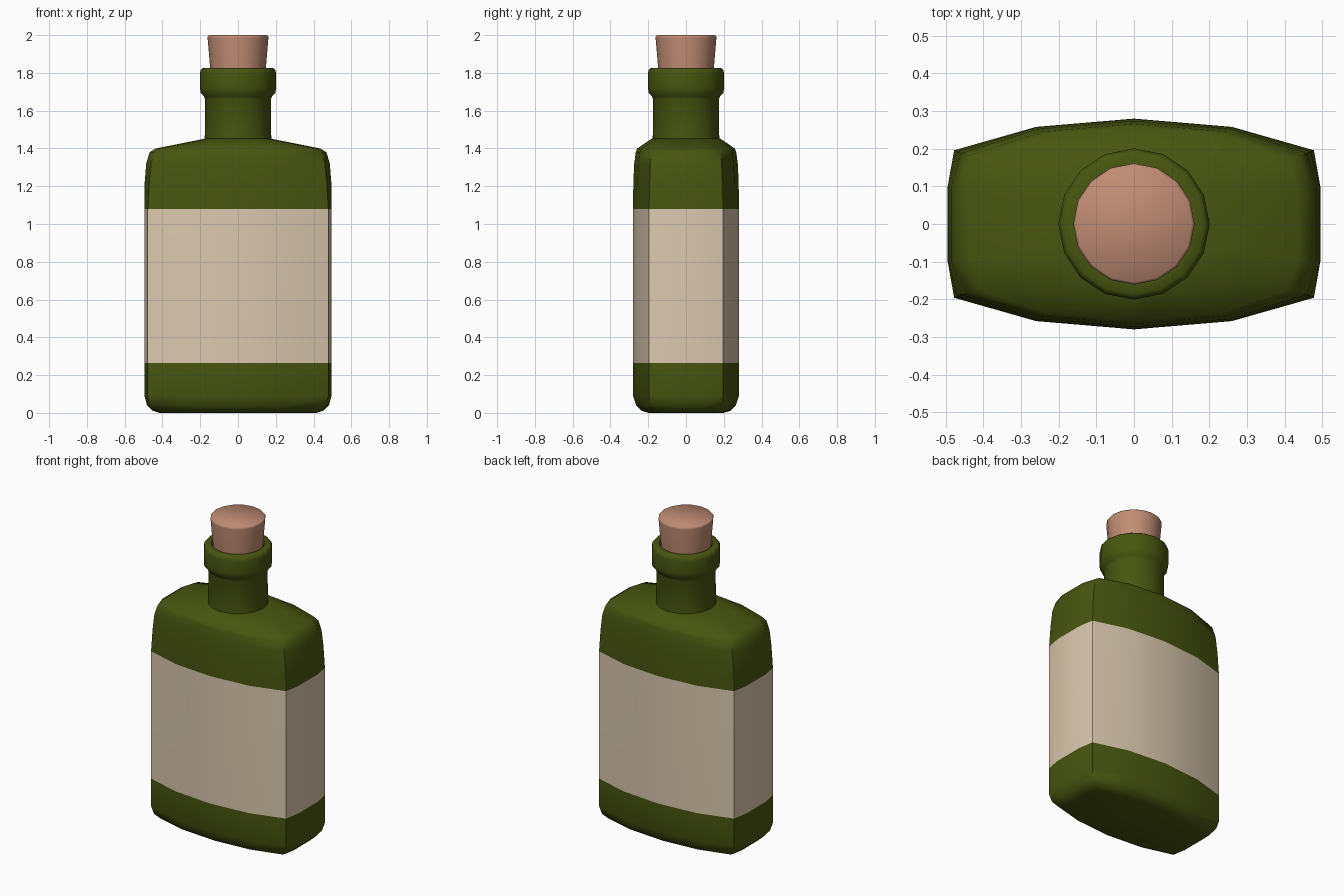
import bpy, bmesh, math

if "Cube" in bpy.data.objects:
    bpy.data.objects.remove(bpy.data.objects["Cube"])


def material(name, rgb):
    m = bpy.data.materials.new(name)
    m.diffuse_color = (*rgb, 1)
    m.use_nodes = True
    m.node_tree.nodes["Principled BSDF"].inputs["Base Color"].default_value = m.diffuse_color
    return m


GREEN = material("green glass", (0.065, 0.091, 0.005))
PAPER = material("label paper", (0.70, 0.58, 0.42))
CORK = material("cork", (0.53, 0.265, 0.175))


def loft(name, rings, mats, angle, band=None):
    """Skin a stack of equal-length rings, capping both ends."""
    bm = bmesh.new()
    loops = [[bm.verts.new(p) for p in ring] for ring in rings]
    for i, (a, b) in enumerate(zip(loops, loops[1:])):
        for j in range(len(a)):
            k = (j + 1) % len(a)
            f = bm.faces.new((a[j], a[k], b[k], b[j]))
            if i == band:
                f.material_index = 1
    bm.faces.new(loops[0][::-1])
    bm.faces.new(loops[-1])
    bmesh.ops.recalc_face_normals(bm, faces=bm.faces[:])
    mesh = bpy.data.meshes.new(name)
    bm.to_mesh(mesh)
    bm.free()
    for m in mats:
        mesh.materials.append(m)
    ob = bpy.data.objects.new(name, mesh)
    bpy.context.collection.objects.link(ob)
    bpy.ops.object.select_all(action='DESELECT')
    bpy.context.view_layer.objects.active = ob
    ob.select_set(True)
    bpy.ops.object.shade_smooth_by_angle(angle=math.radians(angle))
    return ob


def turned(name, profile, mat, angle, sides=16):
    """Round part from (radius, height) pairs."""
    rings = [[(r * math.cos(t), r * math.sin(t), z)
              for t in (math.tau * i / sides for i in range(sides))]
             for r, z in profile]
    return loft(name, rings, [mat], angle)


# Flask outline: one quarter, mirrored to a full loop
quarter = [(0.495, 0.1), (0.478, 0.196), (0.26, 0.258)]
half = quarter + [(0, 0.28)] + [(-x, y) for x, y in quarter[::-1]]
outline = half + [(-x, -y) for x, y in half if x != 0 or y > 0]

# Body levels: height, half width, half depth, corner tuck
levels = [(0.0, 0.415, 0.20, 1), (0.012, 0.452, 0.237, 1), (0.04, 0.482, 0.264, 1),
          (0.09, 0.495, 0.28, 1), (0.265, 0.495, 0.28, 1), (1.08, 0.495, 0.28, 1),
          (1.22, 0.494, 0.279, 0.985), (1.32, 0.486, 0.274, 0.98),
          (1.38, 0.468, 0.266, 0.975), (1.40, 0.435, 0.258, 0.97)]
rings = []
for z, w, d, tuck in levels:
    ring = []
    for x, y in outline:
        c = tuck if abs(abs(x) - 0.478) < 0.001 else 1
        ring.append((x * w / 0.495 * c, y * d / 0.28 * c, z))
    rings.append(ring)

# Shoulder closes to a circle around the neck
top = []
for x, y in outline:
    u, v = x / 0.495, y / 0.28
    n = math.hypot(u, v)
    top.append((0.18 * u / n, 0.18 * v / n, 1.453))
rings.append(top)
loft("bottle_body", rings, [GREEN, PAPER], 50, band=4)

# Neck with rolled lip and a recessed mouth
turned("neck", [(0.177, 1.42), (0.176, 1.47), (0.174, 1.66), (0.18, 1.675),
                (0.198, 1.695), (0.201, 1.72), (0.201, 1.80), (0.197, 1.817),
                (0.187, 1.825), (0.155, 1.825), (0.148, 1.81), (0.146, 1.78)],
       GREEN, 50)

# Tapered stopper
turned("cork_stopper", [(0.142, 1.76), (0.147, 1.82), (0.161, 1.985),
                        (0.161, 1.993), (0.154, 2.0)], CORK, 60)
